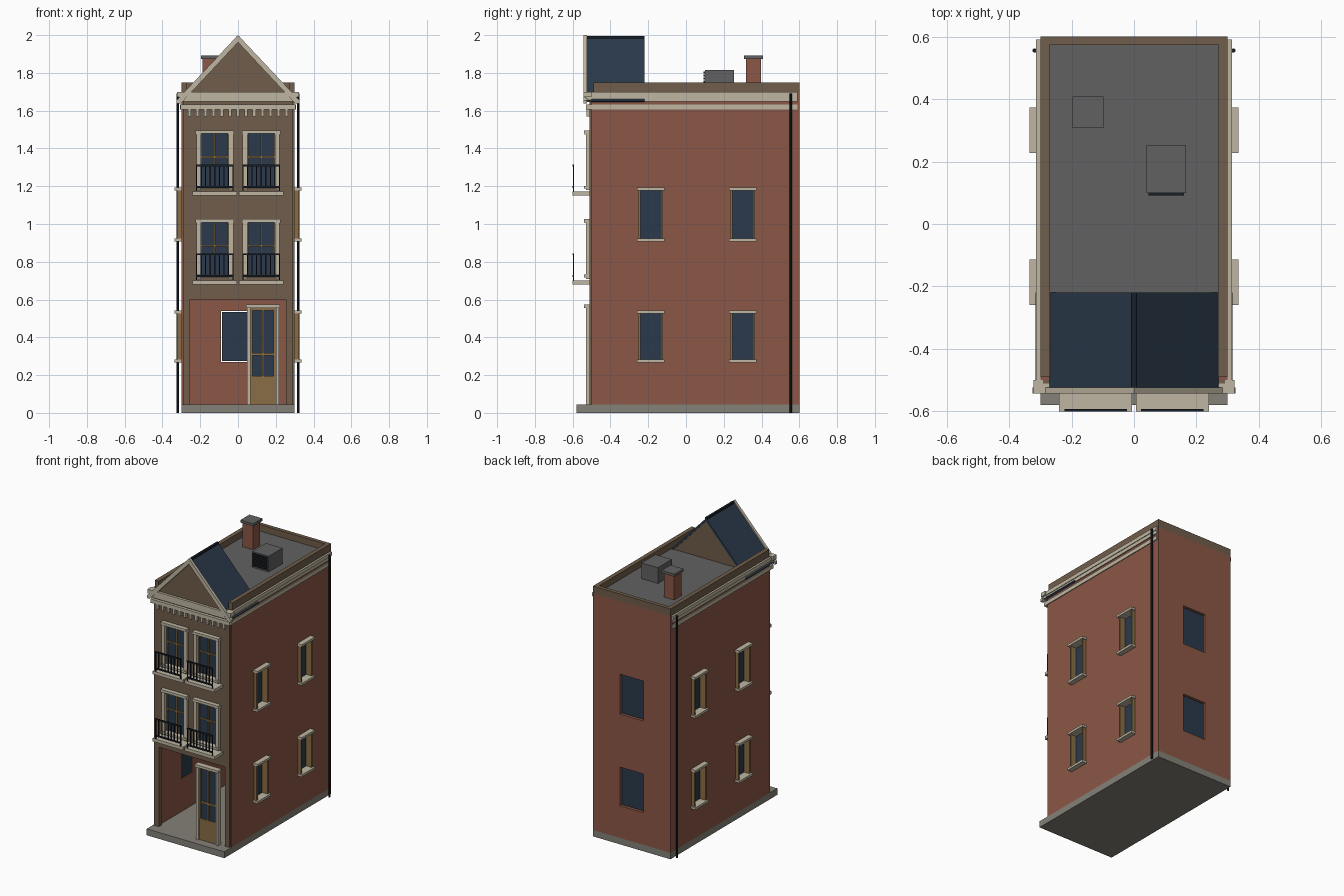
import bpy, bmesh
from mathutils import Matrix, Vector

cube = bpy.data.objects.get("Cube")
if cube:
    bpy.data.objects.remove(cube, do_unlink=True)


def material(name, r, g, b):
    m = bpy.data.materials.new(name)
    m.use_nodes = True
    m.diffuse_color = (r, g, b, 1)
    m.node_tree.nodes["Principled BSDF"].inputs["Base Color"].default_value = (r, g, b, 1)
    return m


brick = material("red brick", .26, .095, .062)
brown = material("brown plaster", .16, .11, .07)
trim = material("cream trim", .52, .47, .36)
stone = material("stone grey", .23, .22, .185)
deck = material("roof grey", .12, .12, .12)
navy = material("navy glass", .024, .042, .072)
wood = material("tan wood", .25, .155, .06)
iron = material("black iron", .009, .013, .02)


def finish(name, bm, mat):
    bmesh.ops.recalc_face_normals(bm, faces=bm.faces)
    me = bpy.data.meshes.new(name)
    bm.to_mesh(me)
    bm.free()
    if mat:
        me.materials.append(mat)
    ob = bpy.data.objects.new(name, me)
    bpy.context.scene.collection.objects.link(ob)
    return ob


def boxes(name, mat, *spans):
    """One object of boxes, each given as x0, x1, y0, y1, z0, z1."""
    bm = bmesh.new()
    for x0, x1, y0, y1, z0, z1 in spans:
        size = Matrix.Diagonal((x1 - x0, y1 - y0, z1 - z0, 1))
        mid = Vector((x0 + x1, y0 + y1, z0 + z1)) / 2
        bmesh.ops.create_cube(bm, size=1, matrix=Matrix.Translation(mid) @ size)
    return finish(name, bm, mat)


def prism(name, mat, profile, y0, y1):
    """Extrude an x-z outline along y."""
    bm = bmesh.new()
    f = bm.faces.new([bm.verts.new((x, y0, z)) for x, z in profile])
    ext = bmesh.ops.extrude_face_region(bm, geom=[f])
    verts = [v for v in ext["geom"] if isinstance(v, bmesh.types.BMVert)]
    bmesh.ops.translate(bm, verts=verts, vec=(0, y1 - y0, 0))
    return finish(name, bm, mat)


def cut(ob, *spans):
    """Cut box openings out of a wall."""
    cutter = boxes("cutter", None, *spans)
    cutter.hide_render = True
    mod = ob.modifiers.new("openings", "BOOLEAN")
    mod.operation, mod.solver, mod.object = "DIFFERENCE", "EXACT", cutter
    dg = bpy.context.evaluated_depsgraph_get()
    me = bpy.data.meshes.new_from_object(ob.evaluated_get(dg))
    ob.modifiers.clear()
    ob.data = me
    bpy.data.objects.remove(cutter, do_unlink=True)


SIDES = ((1, "left"), (-1, "right"))
ROWS = ((.275, .535, "lower"), (.915, 1.185, "upper"))
BAYS = (-.187, .3)


def sided(s, a, b):
    return (a, b) if s > 0 else (-b, -a)


# base and front step
boxes("base_slab", stone, (-.3, .3, -.58, .6, 0, .045))

# side walls with recessed windows
for s, side in SIDES:
    wall = boxes(side + "_wall", brick, (*sided(s, .268, .3), -.5, .6, .045, 1.7))
    cut(wall, *[(*sided(s, .2, .4), y - .06, y + .06, z0, z1)
                for y in BAYS for z0, z1, _ in ROWS])
    for z0, z1, row in ROWS:
        for y, bay in zip(BAYS, ("front", "rear")):
            name = f"{side}_{row}_{bay}_window_"
            boxes(name + "glass", navy, (*sided(s, .272, .28), y - .06, y + .06, z0, z1))
            boxes(name + "jambs", wood, *[(*sided(s, .275, .322), y + k - .006, y + k + .006, z0, z1)
                                          for k in (-.06, .06)])
            boxes(name + "sills", trim, *[(*sided(s, .28, .335), y - .073, y + .073, z - .008, z + .008)
                                          for z in (z0, z1)])

# back wall with two windows
back = boxes("back_wall", brick, (-.268, .268, .57, .6, .045, 1.7))
cut(back, *[(-.09, .09, .5, .7, z0 - .005, z1 + .005) for z0, z1, _ in ROWS])
boxes("back_window_glass", navy, *[(-.085, .085, .58, .588, z0, z1) for z0, z1, _ in ROWS])

# front wall with open ground floor
WINDOWS = [(x, z) for x in (-.123, .123) for z in (.72, 1.19)]
front = boxes("front_wall", brown, (-.291, .291, -.51, -.48, .045, 1.7))
cut(front, (-.255, .255, -.6, -.4, 0, .6),
    *[(x - .08, x + .08, -.6, -.4, z, z + .29) for x, z in WINDOWS])

# front windows and balconies
for i, (x, z) in enumerate(WINDOWS):
    name = f"front_window_{i + 1}_"
    boxes(name + "glass", navy, (x - .08, x + .08, -.498, -.49, z, z + .29))
    boxes(name + "bars", wood,
          (x - .005, x + .005, -.507, -.495, z, z + .29),
          (x - .08, x + .08, -.506, -.495, z + .16, z + .17),
          *[(x + k - .005, x + k + .005, -.507, -.495, z, z + .29) for k in (-.073, .073)])
    boxes(name + "surround", trim,
          *[(x + k - .012, x + k + .012, -.53, -.5, z - .01, z + .3) for k in (-.086, .086)],
          *[(x + k - .016, x + k + .016, -.537, -.5, z + .285, z + .305) for k in (-.086, .086)],
          (x - .1, x + .1, -.54, -.5, z + .288, z + .306),
          (x - .1, x + .1, -.54, -.5, z - .003, z + .012))
    boxes(f"balcony_slab_{i + 1}", trim, (x - .117, x + .117, -.6, -.5, z - .04, z - .018))
    boxes(f"balcony_railing_{i + 1}", iron,
          (x - .1, x + .1, -.6, -.592, z + .115, z + .125),
          (x - .1, x + .1, -.6, -.592, z, z + .01),
          *[(x + k * .0241 - .003, x + k * .0241 + .003, -.599, -.593,
             z - .018 if abs(k) == 4 else z, z + .12) for k in range(-4, 5)])

# front door
DX0, DX1, DM = .047, .218, .1325
boxes("door_surround", trim, (DX0, DX0 + .018, -.53, -.5, .045, .56),
      (DX1 - .018, DX1, -.53, -.5, .045, .56),
      (DX0 - .005, DX1 + .005, -.54, -.5, .555, .573))
boxes("door_panel", wood, (DX0 + .018, DX1 - .018, -.52, -.5, .045, .195))
boxes("door_glass", navy, (DX0 + .018, DX1 - .018, -.512, -.504, .195, .545))
boxes("door_frame", wood, *[(x - .006, x + .006, -.522, -.5, .195, .555)
                            for x in (DX0 + .024, DM, DX1 - .024)],
      *[(DX0 + .018, DX1 - .018, -.521, -.501, z - .007, z + .007) for z in (.31, .548)])

# cornice and dentils
boxes("front_cornice", trim, (-.305, .305, -.53, -.5, 1.605, 1.632),
      (-.313, .313, -.535, -.5, 1.648, 1.672), (-.322, .322, -.542, -.5, 1.672, 1.7))
boxes("dentils", trim, *[(k * .043 - .008, k * .043 + .008, -.528, -.505, 1.57, 1.606)
                         for k in range(-6, 7)])
for s, side in SIDES:
    boxes(side + "_cornice", trim, (*sided(s, .295, .306), -.51, .59, 1.605, 1.632),
          (*sided(s, .295, .308), -.51, .59, 1.648, 1.672),
          (*sided(s, .295, .313), -.51, .59, 1.672, 1.698))

# parapet and flat roof
boxes("parapet", brown, (-.3, -.27, -.49, .6, 1.69, 1.75), (.27, .3, -.49, .6, 1.69, 1.75),
      (-.27, .27, .573, .6, 1.69, 1.75))
boxes("roof_deck", deck, (-.27, .27, -.49, .575, 1.68, 1.705))

# gable roof
prism("gable_wall", brown, [(-.3, 1.655), (.3, 1.655), (0, 1.975)], -.525, -.225)
for s, side in SIDES:
    prism(side + "_gable_slope", navy,
          [(0, 1.99), (s * .316, 1.652), (s * .304, 1.645), (0, 1.97)], -.525, -.22)
    prism(side + "_gable_rake", trim,
          [(0, 2), (s * .325, 1.655), (s * .325, 1.638), (s * .303, 1.638), (0, 1.962)],
          -.543, -.523)
boxes("ridge_cap", iron, (-.008, .008, -.524, -.22, 1.982, 1.995))

# chimney
boxes("chimney", brick, (-.187, -.107, .317, .397, 1.7, 1.878))
boxes("chimney_cap", deck, (-.197, -.097, .308, .408, 1.874, 1.892))

# roof ventilation unit
boxes("vent_unit", deck, (.04, .167, .1, .253, 1.7, 1.815))
boxes("vent_louvres", iron, *[(.047, .16, .092, .102, 1.718 + k * .016, 1.727 + k * .016)
                              for k in range(6)])

# drainpipes
for s, side in SIDES:
    bm = bmesh.new()
    bmesh.ops.create_cone(bm, cap_ends=True, segments=10, radius1=.007, radius2=.007, depth=1.69,
                          matrix=Matrix.Translation((s * .318, .555, .845)))
    finish(side + "_drainpipe", bm, iron)
